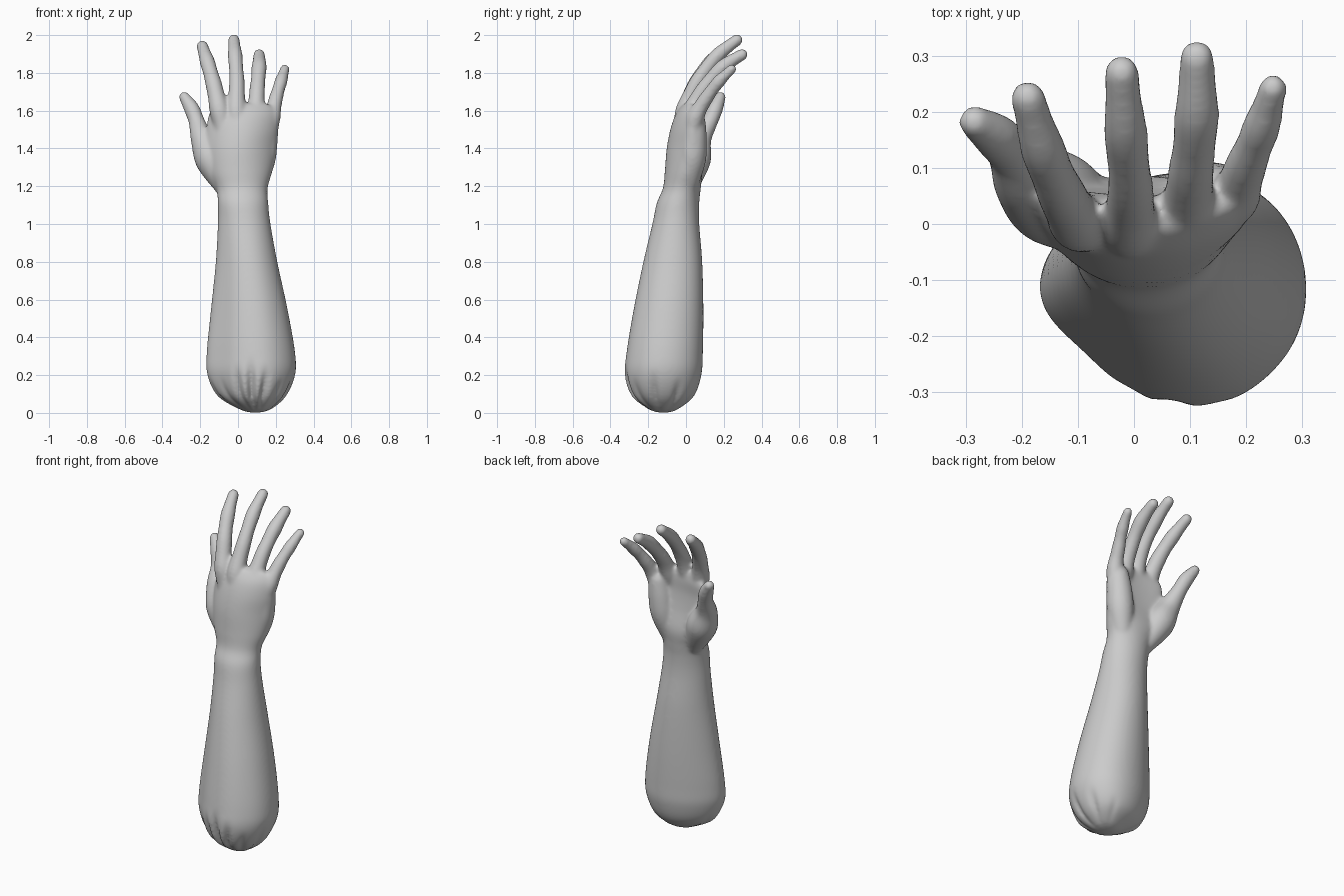
import bpy, bmesh, math
from mathutils import Vector

bm = bmesh.new()


def spline(rows, steps):
    """Catmull-Rom interpolation of rows of numbers."""
    out = []
    for i in range(len(rows) - 1):
        a, b, c, d = (rows[max(0, min(len(rows) - 1, i + k))] for k in (-1, 0, 1, 2))
        for s in range(steps):
            t = s / steps
            out.append([0.5 * (2 * q + (r - p) * t + (2 * p - 5 * q + 4 * r - w) * t * t
                               + (3 * q - p - 3 * r + w) * t ** 3)
                        for p, q, r, w in zip(a, b, c, d)])
    out.append(list(rows[-1]))
    return out


def skin(rings):
    """Closed surface through a list of rings of points."""
    vs = [[bm.verts.new(p) for p in ring] for ring in rings]
    n = len(vs[0])
    for lo, hi in zip(vs, vs[1:]):
        for i in range(n):
            bm.faces.new((lo[i], lo[(i + 1) % n], hi[(i + 1) % n], hi[i]))
    bm.faces.new(vs[0][::-1])
    bm.faces.new(vs[-1])


def finger(rows, joint=0.03, n=20):
    """Rounded tapering tube, a little thicker at its joints; rows are x, y, z, radius."""
    pts = spline(rows, 8)
    for i, p in enumerate(pts):
        p[3] = p[3] * (1 + joint * math.cos(math.pi * i / 4)) + 0.0015
    ctr = [Vector(p[:3]) for p in pts]
    rings = []

    def ring(c, axis, r):
        u = axis.cross(Vector((0, 1, 0))).normalized()
        v = axis.cross(u)
        rings.append([c + r * (math.cos(2 * math.pi * k / n) * u + math.sin(2 * math.pi * k / n) * v)
                      for k in range(n)])

    d0 = (ctr[1] - ctr[0]).normalized()
    d1 = (ctr[-1] - ctr[-2]).normalized()
    caps = [math.radians(a) for a in (85, 65, 45, 22)]
    for a in caps:
        ring(ctr[0] - d0 * pts[0][3] * math.sin(a), d0, pts[0][3] * math.cos(a))
    for i, p in enumerate(pts):
        axis = (ctr[min(i + 1, len(ctr) - 1)] - ctr[max(i - 1, 0)]).normalized()
        ring(ctr[i], axis, p[3])
    for a in reversed(caps):
        ring(ctr[-1] + d1 * pts[-1][3] * math.sin(a), d1, pts[-1][3] * math.cos(a))
    skin(rings)


# Forearm and palm: z, x min, x max, y min, y max, arch, egg shape
body = [
    (0.002, 0.06, 0.12, -0.15, -0.09, 0, 0.1),
    (0.022, 0.00, 0.18, -0.205, -0.04, 0, 0.18),
    (0.09, -0.11, 0.255, -0.285, 0.04, 0, 0.18),
    (0.20, -0.163, 0.302, -0.32, 0.078, 0, 0.18),
    (0.32, -0.167, 0.302, -0.312, 0.086, 0, 0.18),
    (0.55, -0.144, 0.262, -0.275, 0.09, 0, 0.15),
    (0.80, -0.118, 0.208, -0.225, 0.085, 0, 0.1),
    (1.00, -0.107, 0.172, -0.178, 0.07, 0, 0.05),
    (1.11, -0.107, 0.16, -0.155, 0.07, 0, 0),
    (1.19, -0.115, 0.157, -0.122, 0.078, 0.2, 0),
    (1.28, -0.155, 0.182, -0.112, 0.085, 0.8, 0),
    (1.40, -0.18, 0.205, -0.102, 0.062, 1.5, 0),
    (1.50, -0.168, 0.215, -0.083, 0.05, 1.5, 0),
    (1.58, -0.155, 0.216, -0.055, 0.05, 1.4, 0),
    (1.63, -0.12, 0.17, -0.02, 0.045, 0.9, 0),
    (1.64, -0.08, 0.13, 0.0, 0.035, 0.6, 0),
]

# Pleats of the gathered lower end: angle from the front, depth, height reached
pleats = [(0, 0.26, 0.31), (0.34, 0.18, 0.27), (-0.34, 0.16, 0.28), (0.8, 0.10, 0.2),
          (-0.85, 0.09, 0.2), (1.35, 0.12, 0.24), (-1.4, 0.10, 0.2), (1.95, 0.11, 0.2),
          (-2.0, 0.09, 0.16), (2.6, 0.08, 0.14)]


def fade(z, top):
    t = max(0, min(1, (top - z) / (0.7 * top)))
    return t * t * (3 - 2 * t)


N = 160
rings = []
for z, x0, x1, y0, y1, arch, egg in spline(body, 8):
    cx, cy, rx, ry = (x0 + x1) / 2, (y0 + y1) / 2, (x1 - x0) / 2, (y1 - y0) / 2
    ring = []
    for k in range(N):
        f = 2 * math.pi * k / N - math.pi
        t = f - math.pi / 2
        s = 1 + 0.035 * fade(z, 0.3) * math.exp(-(f / 0.4) ** 2)
        s -= sum(d * fade(z, top) * math.exp(-((f - a) / 0.085) ** 2) for a, d, top in pleats)
        # flatter corners at front left and front right
        s -= egg * (0.5 * math.exp(-((f + 0.85) / 0.45) ** 2) + 0.15 * math.exp(-((f - 0.8) / 0.4) ** 2))
        x = rx * math.cos(t) * s
        y = ry * math.sin(t) * (1 + egg * math.cos(t)) * s
        ring.append((cx + x, cy + y + arch * x * x, z))
    rings.append(ring)
skin(rings)

# Index, middle, ring and little fingers
finger([(-0.075, 0.0, 1.50, 0.05), (-0.10, 0.005, 1.61, 0.05), (-0.13, 0.055, 1.745, 0.041),
        (-0.163, 0.135, 1.86, 0.038), (-0.189, 0.225, 1.942, 0.029)])
finger([(0.0, -0.02, 1.50, 0.05), (-0.008, 0.0, 1.61, 0.05), (-0.006, 0.063, 1.755, 0.039),
        (-0.015, 0.165, 1.89, 0.037), (-0.022, 0.27, 1.974, 0.029)])
finger([(0.08, -0.01, 1.48, 0.05), (0.094, 0.025, 1.59, 0.049), (0.102, 0.095, 1.715, 0.039),
        (0.112, 0.195, 1.83, 0.038), (0.112, 0.297, 1.897, 0.029)])
finger([(0.15, 0.03, 1.45, 0.05), (0.178, 0.05, 1.565, 0.045), (0.202, 0.11, 1.67, 0.035),
        (0.228, 0.175, 1.755, 0.032), (0.248, 0.242, 1.82, 0.024)])

# Thumb with its fleshy base
finger([(-0.07, 0.01, 1.20, 0.055), (-0.14, 0.045, 1.34, 0.085), (-0.19, 0.075, 1.45, 0.06),
        (-0.218, 0.125, 1.54, 0.042), (-0.245, 0.155, 1.61, 0.04), (-0.284, 0.182, 1.672, 0.028)], 0)

# Heel of the palm on the little finger side
finger([(0.08, 0.0, 1.17, 0.05), (0.122, 0.03, 1.33, 0.072), (0.138, 0.04, 1.44, 0.07),
        (0.15, 0.045, 1.54, 0.058)], 0)

bmesh.ops.recalc_face_normals(bm, faces=bm.faces)
mesh = bpy.data.meshes.new("forearm_and_hand")
bm.to_mesh(mesh)
bm.free()
arm = bpy.data.objects.new("forearm_and_hand", mesh)
bpy.context.collection.objects.link(arm)

# Fuse the parts into one soft skin
fuse = arm.modifiers.new("fuse", 'REMESH')
fuse.mode = 'VOXEL'
fuse.voxel_size = 0.008
fuse.use_smooth_shade = True
soft = arm.modifiers.new("soften", 'SMOOTH')
soft.factor = 0.5
soft.iterations = 16
